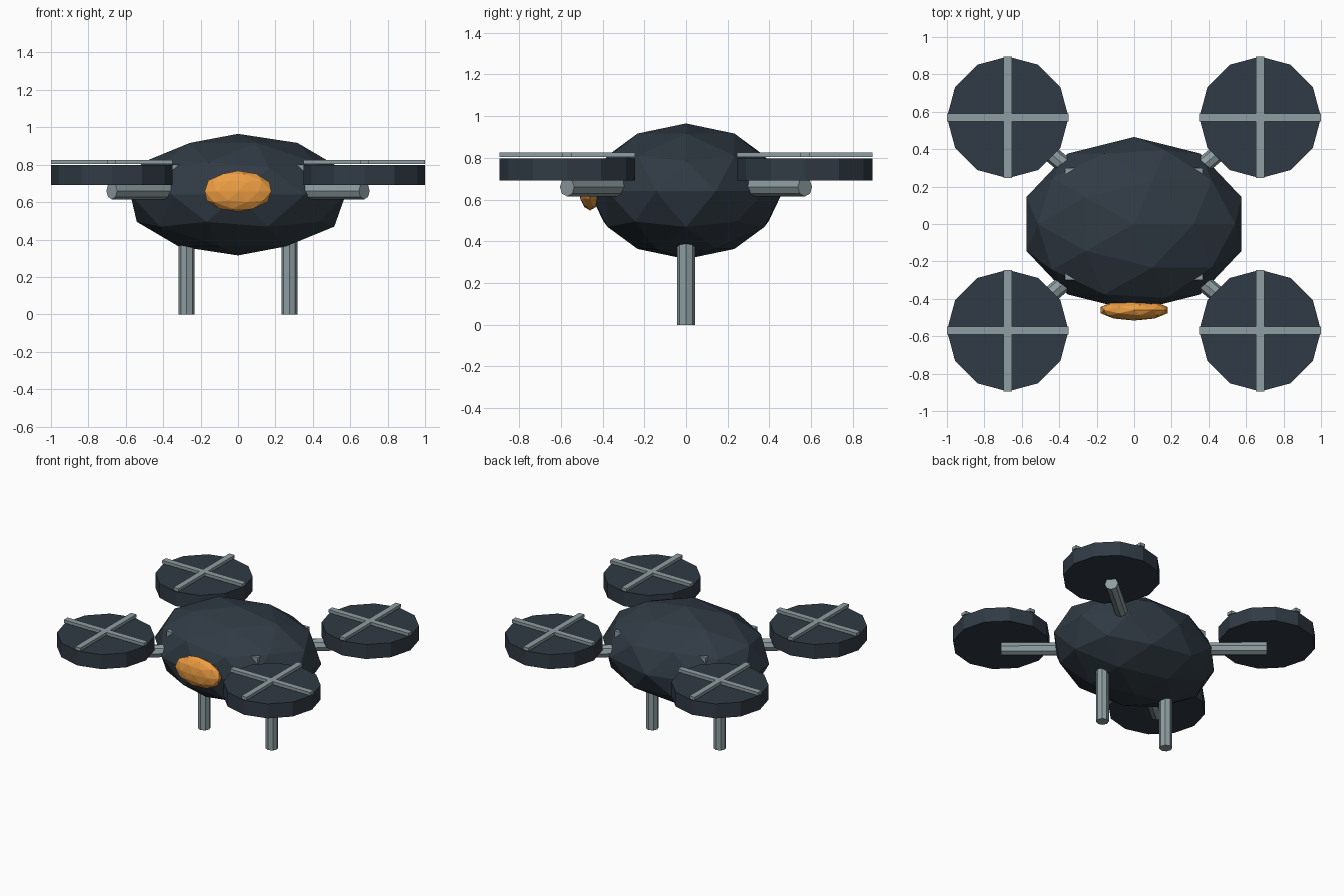
import bpy, bmesh
from mathutils import Matrix, Vector

if "Cube" in bpy.data.objects:
    bpy.data.objects.remove(bpy.data.objects["Cube"])


def material(name, rgb):
    m = bpy.data.materials.new(name)
    m.diffuse_color = (*rgb, 1)
    m.use_nodes = True
    m.node_tree.nodes["Principled BSDF"].inputs["Base Color"].default_value = m.diffuse_color
    return m


DARK = material("dark_shell", (0.03, 0.043, 0.058))
STEEL = material("steel", (0.27, 0.34, 0.36))
ORANGE = material("orange", (0.85, 0.34, 0.055))


def finish(name, bm, mat):
    mesh = bpy.data.meshes.new(name)
    bm.to_mesh(mesh)
    bm.free()
    mesh.materials.append(mat)
    obj = bpy.data.objects.new(name, mesh)
    bpy.context.collection.objects.link(obj)
    return obj


def ellipsoid(name, centre, radii, mat):
    bm = bmesh.new()
    bmesh.ops.create_icosphere(bm, subdivisions=2, radius=1,
                               matrix=Matrix.LocRotScale(Vector(centre), None, Vector(radii)))
    return finish(name, bm, mat)


def add_box(bm, centre, size):
    bmesh.ops.create_cube(bm, size=1,
                          matrix=Matrix.LocRotScale(Vector(centre), None, Vector(size)))


def rod(name, start, end, radius, sides, mat):
    a, b = Vector(start), Vector(end)
    d = b - a
    rot = d.to_track_quat('Z', 'Y')
    bm = bmesh.new()
    bmesh.ops.create_cone(bm, cap_ends=True, segments=sides, radius1=radius, radius2=radius,
                          depth=d.length, matrix=Matrix.LocRotScale((a + b) / 2, rot, None))
    return finish(name, bm, mat)


# Faceted hull with the front lens
ellipsoid("body", (0, 0, 0.64), (0.605, 0.465, 0.325), DARK)
ellipsoid("front_lens", (0, -0.46, 0.658), (0.187, 0.056, 0.11), ORANGE)

# Internal deck whose corners just break through the hull
bm = bmesh.new()
add_box(bm, (0, 0, 0.75), (0.74, 0.60, 0.10))
finish("deck_plate", bm, STEEL)

# Four arms, each carrying a rotor disc and crossed blades
for sx, side in ((-1, "left"), (1, "right")):
    for sy, end in ((-1, "front"), (1, "back")):
        x, y = sx * 0.675, sy * 0.57
        tag = f"{end}_{side}"
        rod(f"{tag}_arm", (x * 0.4, y * 0.4, 0.66), (x, y, 0.66), 0.045, 8, STEEL)
        rod(f"{tag}_rotor_disc", (x, y, 0.692), (x, y, 0.798), 0.325, 12, DARK)
        bm = bmesh.new()
        add_box(bm, (x, y, 0.814), (0.65, 0.043, 0.022))
        add_box(bm, (x, y, 0.814), (0.043, 0.65, 0.022))
        finish(f"{tag}_rotor_blades", bm, STEEL)

    # Landing leg
    rod(f"{side}_leg", (sx * 0.275, 0, 0), (sx * 0.275, 0, 0.46), 0.043, 8, STEEL)
